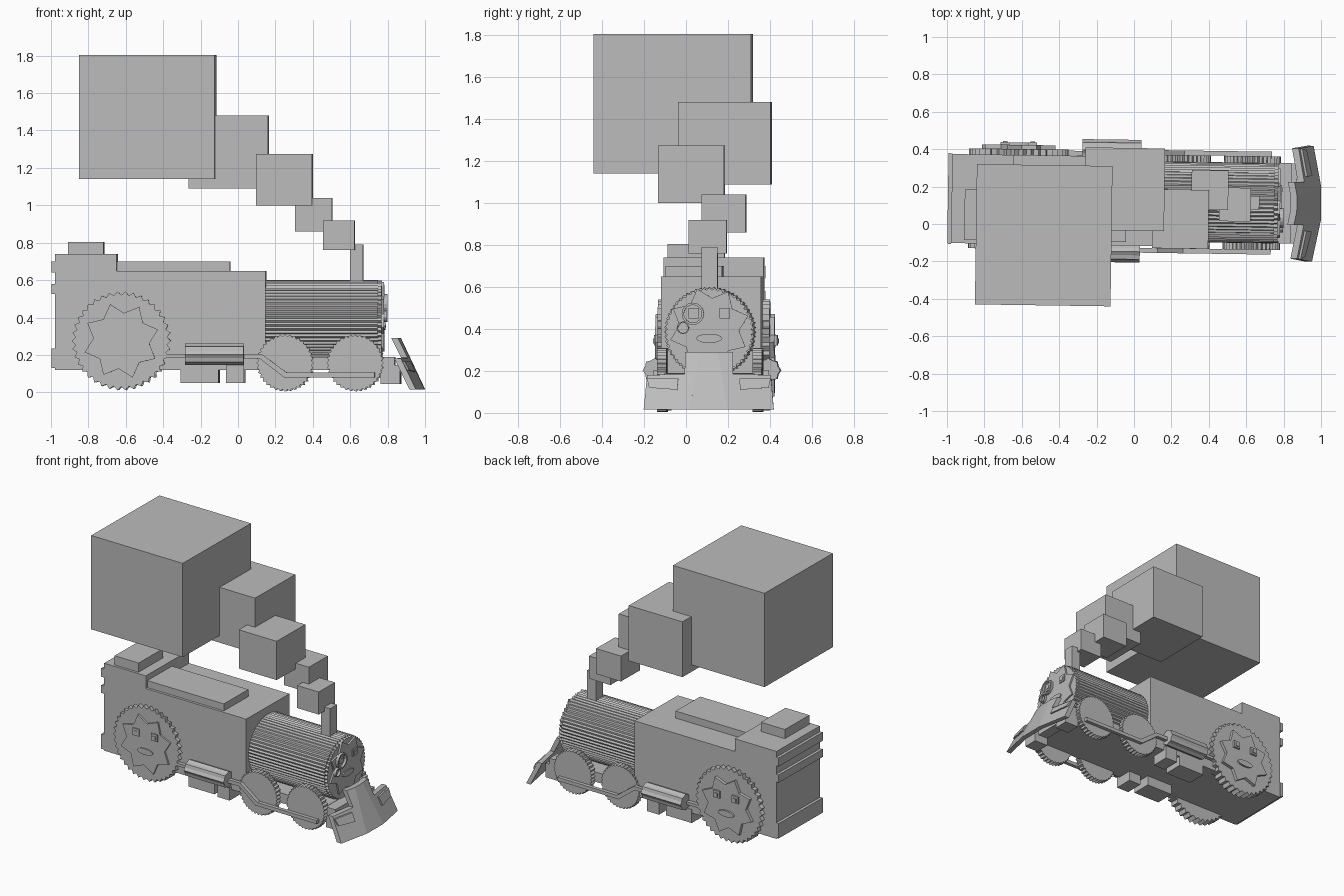
import bpy, bmesh
from math import sin, cos, tau

if "Cube" in bpy.data.objects:
    bpy.data.objects.remove(bpy.data.objects["Cube"], do_unlink=True)

grey = bpy.data.materials.new("plain_grey")
grey.use_nodes = True
colour = (0.5, 0.5, 0.5, 1)
grey.diffuse_color = colour
grey.node_tree.nodes["Principled BSDF"].inputs["Base Color"].default_value = colour

YAW, SHIFT = -0.0145, 0.122     # the whole train sits slightly turned


def prism(name, profile, axis, a, b):
    """Extrude a 2D profile from a to b; axis 'x' takes (y, z), axis 'y' takes (x, z)."""
    def at(p, d):
        return (d, p[0], p[1]) if axis == 'x' else (p[0], d, p[1])
    bm = bmesh.new()
    near = [bm.verts.new(at(p, a)) for p in profile]
    far = [bm.verts.new(at(p, b)) for p in profile]
    bm.faces.new(near)
    bm.faces.new(far[::-1])
    n = len(profile)
    for i in range(n):
        j = (i + 1) % n
        bm.faces.new((near[i], near[j], far[j], far[i]))
    return finish(name, bm)


def finish(name, bm):
    bmesh.ops.recalc_face_normals(bm, faces=bm.faces)
    mesh = bpy.data.meshes.new(name)
    bm.to_mesh(mesh)
    bm.free()
    mesh.materials.append(grey)
    obj = bpy.data.objects.new(name, mesh)
    obj.location.y = SHIFT
    obj.rotation_euler.z = YAW
    bpy.context.collection.objects.link(obj)
    return obj


def rect(u0, u1, z0, z1):
    return [(u0, z0), (u1, z0), (u1, z1), (u0, z1)]


def box(name, x0, x1, y0, y1, z0, z1):
    return prism(name, rect(x0, x1, z0, z1), 'y', y0, y1)


def gear(u, z, r, inner, teeth, phase=0.0):
    """Zigzag outline alternating between two radii."""
    pts = []
    for i in range(teeth * 2):
        t = tau * i / (teeth * 2) + phase
        k = r if i % 2 == 0 else inner
        pts.append((u + k * cos(t), z + k * sin(t)))
    return pts


def oval(u, z, ru, rz, n=12):
    return [(u + ru * cos(tau * i / n), z + rz * sin(tau * i / n)) for i in range(n)]


def face(name, u, z, axis, d, out, step, scale=1.0):
    """Star plate with square eyes and a mouth, stacked outwards from d."""
    s, e = scale, d + out * step
    prism(name + "_star", gear(u, z, 0.205 * s, 0.15 * s, 8, 0.3), axis, d, e)
    for label, du in (("a", -0.073), ("b", 0.073)):
        c, h = u + du, z + 0.07
        prism(name + "_eye_" + label, rect(c - .025, c + .025, h - .025, h + .025),
              axis, e, e + out * step * 0.6)
        prism(name + "_pupil_" + label, rect(c - .012, c + .012, h - .014, h + .01),
              axis, e, e + out * step * 0.9)
    prism(name + "_mouth", oval(u, z - 0.05, 0.063, 0.022), axis, e, e + out * step * 0.6)


# Cab and body
W = 0.238
box("body", -0.975, 0.15, -W, W, 0.12, 0.65)
box("cab_top", -0.975, -0.645, -W, W, 0.65, 0.74)
box("cab_hatch", -0.905, -0.715, -0.22, 0.05, 0.74, 0.805)
box("roof_panel", -0.645, -0.04, -0.22, 0.05, 0.65, 0.70)
for i, (lo, hi) in enumerate([(0.13, 0.235), (0.525, 0.58), (0.64, 0.70)]):
    box(f"rear_band_{i}", -0.995, -0.975, -W - 0.004, W + 0.004, lo, hi)

# Ribbed boiler, front plate and chassis
prism("boiler", gear(0, 0.385, 0.215, 0.207, 60), 'x', 0.14, 0.75)
prism("boiler_front", gear(0, 0.385, 0.212, 0.2, 48), 'x', 0.75, 0.77)
box("chassis", 0.15, 0.765, -0.215, 0.215, 0.12, 0.19)
box("front_beam", 0.765, 0.84, -0.215, 0.215, 0.10, 0.188)
box("chimney", 0.60, 0.67, -0.038, 0.038, 0.56, 0.79)

# Front face with round eyeglass
face("front_face", 0, 0.405, 'x', 0.77, 1, 0.012, 0.95)
for name, y, z, r in (("eyeglass", -0.078, 0.472, 0.053), ("nose_disc", -0.125, 0.405, 0.03)):
    bm = bmesh.new()
    rings = [[bm.verts.new((x, u, v)) for u, v in oval(y, z, k, k, 16)]
             for x, k in ((0.782, r), (0.8, r), (0.8, r * 0.8), (0.782, r * 0.8))]
    for k in range(4):
        a, b = rings[k], rings[(k + 1) % 4]
        for i in range(16):
            j = (i + 1) % 16
            bm.faces.new((a[i], a[j], b[j], b[i]))
    finish(name, bm)

# Running gear on both sides
ROD = [(0.03, 0.18), (0.12, 0.18), (0.25, 0.08), (0.735, 0.08),
       (0.735, 0.105), (0.265, 0.105), (0.13, 0.205), (0.03, 0.205)]
for side, s in (("right", -1), ("left", 1)):
    thick = 0.032 if s > 0 else 0.026
    outer = s * (W + thick)
    prism(side + "_big_wheel", gear(-0.62, 0.275, 0.265, 0.245, 38), 'y', s * 0.2, outer)
    face(side + "_wheel_face", -0.62, 0.275, 'y', outer, s, 0.022 if s > 0 else 0.012)
    for i, x in enumerate((0.255, 0.63)):
        prism(f"{side}_small_wheel_{i}", gear(x, 0.157, 0.153, 0.142, 36), 'y',
              s * 0.205, s * 0.25)
    prism(side + "_rod", ROD, 'y', s * 0.25, s * 0.275)
    box(side + "_rear_rod", -0.4, -0.27, s * 0.24, s * 0.265, 0.185, 0.205)
    prism(side + "_piston", gear(s * 0.27, 0.203, 0.058, 0.05, 8), 'x', -0.28, 0.035)
    box(side + "_tank", -0.305, -0.10, s * 0.1, s * 0.24, 0.05, 0.145)
    box(side + "_small_tank", -0.06, 0.035, s * 0.13, s * 0.26, 0.05, 0.145)
    box(side + "_front_step", 0.765, 0.87, s * 0.11, s * 0.215, 0.045, 0.145)


# Slanted plough: centre panel, two swept wings and their plates
def plough_panel(name, outline, sweep, back=0.035, lift=0.0):
    bm = bmesh.new()
    verts = []
    for offset in (lift, -back):
        ring = []
        for y, z in outline:
            h = z - 0.015
            x = 1.0 - 0.47 * h - sweep * (abs(y) - 0.09 + 0.17 * h)
            ring.append(bm.verts.new((x + offset, y, z)))
        verts.append(ring)
    a, b = verts
    bm.faces.new(a)
    bm.faces.new(b[::-1])
    for i in range(len(a)):
        j = (i + 1) % len(a)
        bm.faces.new((a[i], a[j], b[j], b[i]))
    finish(name, bm)


plough_panel("plough_centre", [(-.09, .015), (.09, .015), (.043, .29), (-.043, .29)], 0)
for side, s in (("right", -1), ("left", 1)):
    wing = [(.09, .015), (.31, .015), (.295, .18), (.115, .185), (.115, .29), (.043, .29)]
    plough_panel(side + "_plough_wing", [(s * y, z) for y, z in wing], 0.2)
    plate = [(.15, .11), (.285, .12), (.295, .165), (.145, .165)]
    plough_panel(side + "_plough_plate", [(s * y, z) for y, z in plate], 0.2, 0.0, 0.012)

# Square smoke puffs growing towards the rear: centre and size
PUFFS = [((0.54, -0.01, 0.84), (0.17, 0.18, 0.16)),
         ((0.405, 0.065, 0.95), (0.197, 0.21, 0.18)),
         ((0.25, -0.092, 1.137), (0.3, 0.315, 0.275)),
         ((-0.05, 0.063, 1.285), (0.425, 0.442, 0.392)),
         ((-0.48, -0.189, 1.472), (0.725, 0.75, 0.665))]
for i, (c, size) in enumerate(PUFFS):
    lo = [p - q / 2 for p, q in zip(c, size)]
    hi = [p + q / 2 for p, q in zip(c, size)]
    box(f"smoke_puff_{i}", lo[0], hi[0], lo[1], hi[1], lo[2], hi[2])
